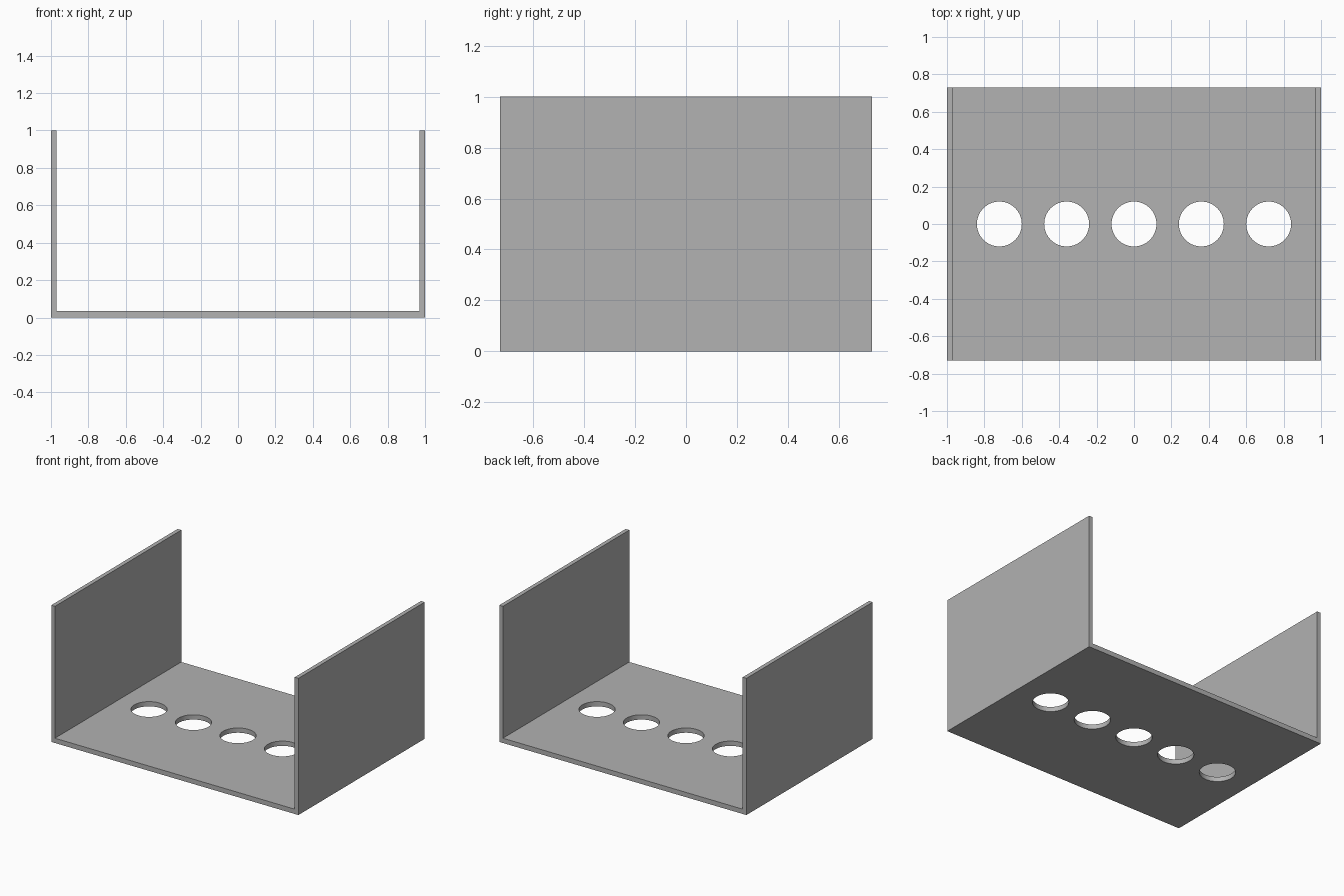
import bpy
import bmesh
from math import radians
from mathutils import Matrix

old = bpy.data.objects.get("Cube")
if old:
    bpy.data.objects.remove(old)

HALF_WIDTH, HALF_DEPTH, HEIGHT = 1.0, 0.73, 1.0
WALL, FLOOR = 0.03, 0.035
HOLE_RADIUS, HOLE_SPACING = 0.12, 0.36

grey = bpy.data.materials.new("plain grey")
grey.use_nodes = True
colour = (0.445, 0.445, 0.445, 1)
grey.diffuse_color = colour
grey.node_tree.nodes["Principled BSDF"].inputs["Base Color"].default_value = colour


def make_object(name, bm):
    bmesh.ops.recalc_face_normals(bm, faces=bm.faces)
    mesh = bpy.data.meshes.new(name)
    bm.to_mesh(mesh)
    bm.free()
    mesh.materials.append(grey)
    obj = bpy.data.objects.new(name, mesh)
    bpy.context.collection.objects.link(obj)
    return obj


# U-shaped channel: half profile mirrored, then extruded front to back
half = [(HALF_WIDTH, 0), (HALF_WIDTH, HEIGHT),
        (HALF_WIDTH - WALL, HEIGHT), (HALF_WIDTH - WALL, FLOOR)]
profile = half + [(-x, z) for x, z in reversed(half)]
bm = bmesh.new()
face = bm.faces.new([bm.verts.new((x, -HALF_DEPTH, z)) for x, z in profile])
extruded = bmesh.ops.extrude_face_region(bm, geom=[face], use_keep_orig=True)
moved = [g for g in extruded["geom"] if isinstance(g, bmesh.types.BMVert)]
bmesh.ops.translate(bm, verts=moved, vec=(0, 2 * HALF_DEPTH, 0))
channel = make_object("channel_bracket", bm)

# Row of round holes through the floor
bm = bmesh.new()
for i in range(-2, 3):
    bmesh.ops.create_cone(bm, cap_ends=True, segments=64, radius1=HOLE_RADIUS,
                          radius2=HOLE_RADIUS, depth=0.2,
                          matrix=Matrix.Translation((i * HOLE_SPACING, 0, 0)))
cutter = make_object("hole_cutter", bm)
cutter.hide_render = True

cut = channel.modifiers.new("floor holes", 'BOOLEAN')
cut.operation = 'DIFFERENCE'
cut.solver = 'EXACT'
cut.object = cutter

bpy.ops.object.select_all(action='DESELECT')
channel.select_set(True)
bpy.context.view_layer.objects.active = channel
bpy.ops.object.modifier_apply(modifier=cut.name)
bpy.data.objects.remove(cutter)
bpy.ops.object.shade_smooth_by_angle(angle=radians(30))
